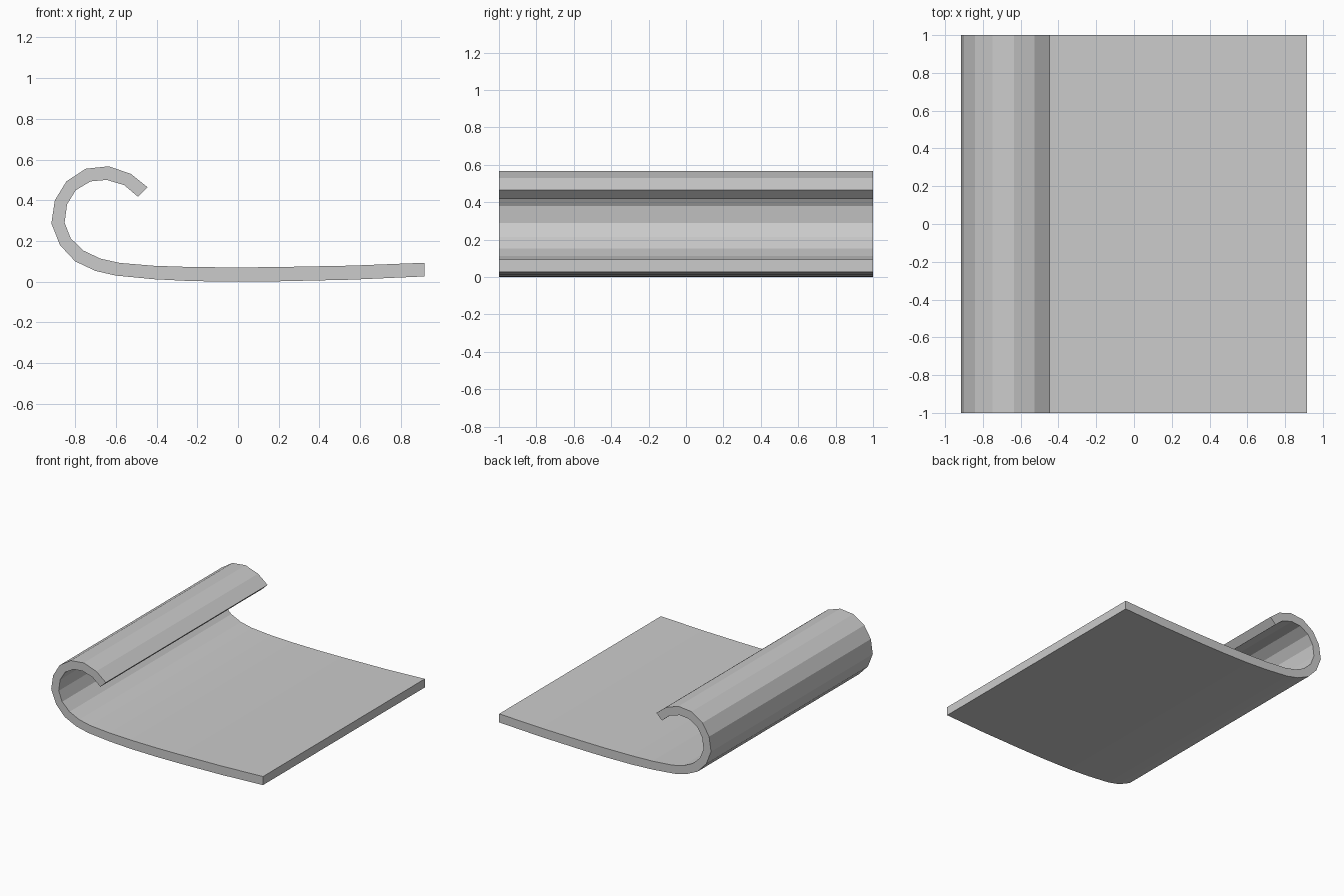
import bpy, bmesh

# Paired outer / inner points of the rolled sheet's cross-section (x, z)
outer = [(0.917, 0.026), (0.56, 0.01), (0.2, 0.002), (0, 0), (-0.23, 0.003), (-0.41, 0.012),
         (-0.60, 0.03), (-0.70, 0.053), (-0.80, 0.10), (-0.875, 0.18), (-0.917, 0.287),
         (-0.90, 0.40), (-0.843, 0.493), (-0.748, 0.555), (-0.635, 0.567),
         (-0.527, 0.53), (-0.444, 0.464)]
inner = [(0.917, 0.093), (0.56, 0.079), (0.2, 0.072), (0, 0.07), (-0.23, 0.072), (-0.41, 0.078),
         (-0.58, 0.092), (-0.675, 0.113), (-0.758, 0.152), (-0.822, 0.213), (-0.852, 0.29),
         (-0.84, 0.38), (-0.797, 0.45), (-0.724, 0.493), (-0.645, 0.50),
         (-0.56, 0.475), (-0.492, 0.418)]

# Cross-section strip on the front edge, extruded to the back
bm = bmesh.new()
o = [bm.verts.new((x, -1, z)) for x, z in outer]
i = [bm.verts.new((x, -1, z)) for x, z in inner]
faces = [bm.faces.new((o[k], o[k + 1], i[k + 1], i[k])) for k in range(len(o) - 1)]
ext = bmesh.ops.extrude_face_region(bm, geom=faces, use_keep_orig=True)
bmesh.ops.translate(bm, vec=(0, 2, 0),
                    verts=[g for g in ext["geom"] if isinstance(g, bmesh.types.BMVert)])
bmesh.ops.recalc_face_normals(bm, faces=bm.faces[:])

mesh = bpy.data.meshes.new("rolled_sheet")
bm.to_mesh(mesh)
bm.free()
sheet = bpy.data.objects.new("rolled_sheet", mesh)
bpy.context.collection.objects.link(sheet)
